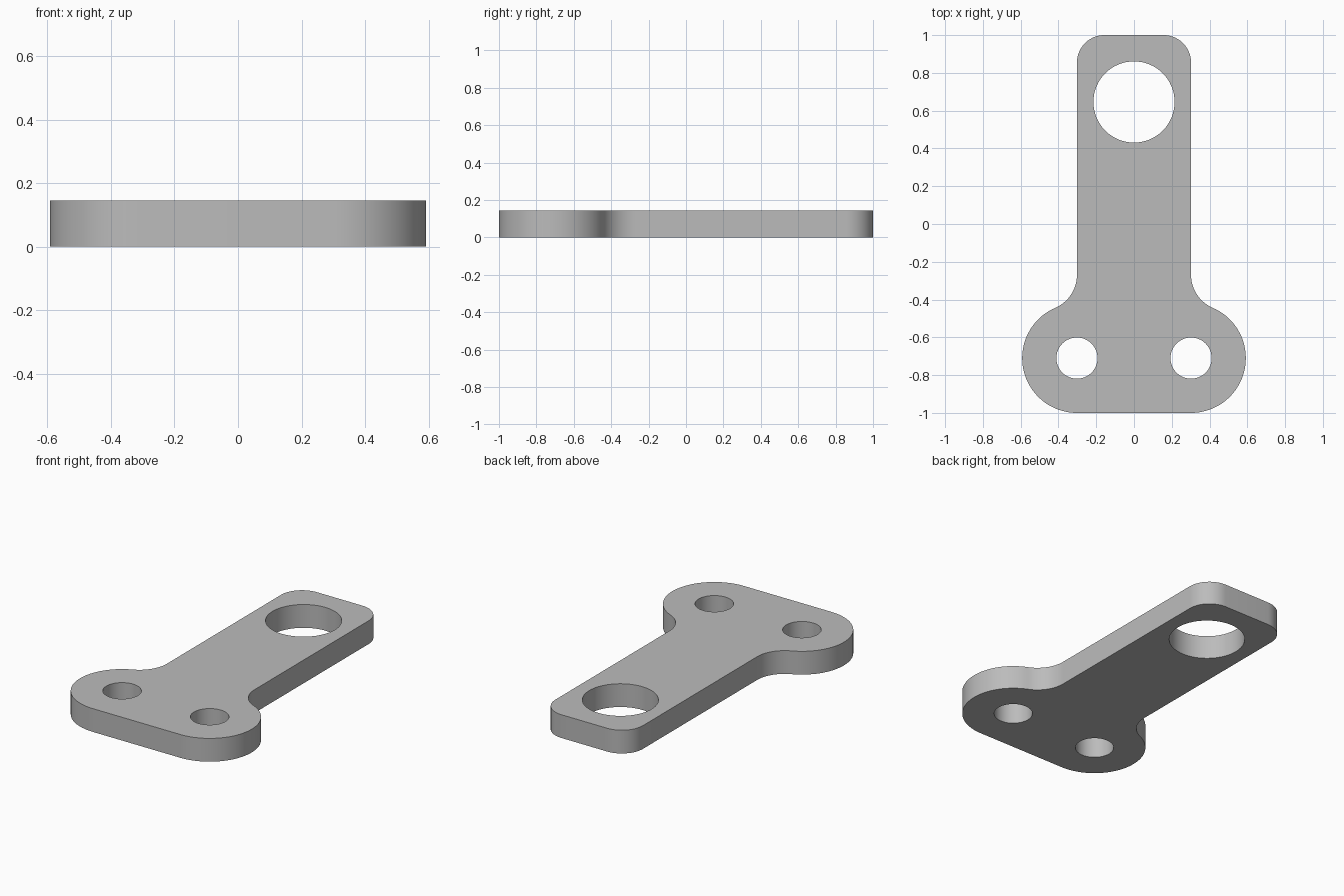
import bpy
import bmesh
from math import sin, cos, pi, sqrt, atan2, radians

cube = bpy.data.objects.get("Cube")
if cube:
    bpy.data.objects.remove(cube, do_unlink=True)

THICK = 0.145
HALF = 0.302                # half width of the arm, also x of the lobe centres
LOBE_Y, LOBE_R = -0.71, 0.29
CORNER, FILLET = 0.145, 0.19


def arc(cx, cy, r, a0, a1, n):
    """Points along an arc from angle a0 to a1, both ends included."""
    steps = [a0 + (a1 - a0) * i / n for i in range(n + 1)]
    return [(cx + r * cos(a), cy + r * sin(a)) for a in steps]


# Right half of the outline, bottom to top: lobe, tangent fillet, arm corner
rise = sqrt((LOBE_R + FILLET) ** 2 - FILLET ** 2)
touch = atan2(rise, FILLET)
half = arc(HALF, LOBE_Y, LOBE_R, -pi / 2, touch, 40)
half += arc(HALF + FILLET, LOBE_Y + rise, FILLET, pi + touch, pi, 16)[1:]
half += arc(HALF - CORNER, 1 - CORNER, CORNER, 0, pi / 2, 16)
outline = half + [(-x, y) for x, y in reversed(half)]

# Holes: one large in the arm, one in each lobe
loops = [outline, arc(0, 0.646, 0.215, 0, 2 * pi, 64)[:-1]]
for side in (-1, 1):
    loops.append(arc(side * HALF, LOBE_Y, 0.109, 0, 2 * pi, 48)[:-1])

# Fill the profile and extrude it to a plate
bm = bmesh.new()
edges = []
for pts in loops:
    vs = [bm.verts.new((x, y, 0)) for x, y in pts]
    edges += [bm.edges.new((v, vs[i - 1])) for i, v in enumerate(vs)]
bmesh.ops.triangle_fill(bm, edges=edges, use_beauty=True, use_dissolve=False)
new = bmesh.ops.extrude_face_region(bm, geom=bm.faces[:], use_keep_orig=True)["geom"]
top = [g for g in new if isinstance(g, bmesh.types.BMVert)]
bmesh.ops.translate(bm, verts=top, vec=(0, 0, THICK))
bmesh.ops.recalc_face_normals(bm, faces=bm.faces[:])

mesh = bpy.data.meshes.new("bracket_plate")
bm.to_mesh(mesh)
bm.free()
plate = bpy.data.objects.new("bracket_plate", mesh)
bpy.context.collection.objects.link(plate)

# Plain grey metal
grey = bpy.data.materials.new("grey_metal")
grey.use_nodes = True
color = (0.5, 0.5, 0.5, 1)
grey.diffuse_color = color
grey.node_tree.nodes["Principled BSDF"].inputs["Base Color"].default_value = color
mesh.materials.append(grey)

# Smooth walls, sharp rims
bpy.ops.object.select_all(action="DESELECT")
plate.select_set(True)
bpy.context.view_layer.objects.active = plate
bpy.ops.object.shade_smooth_by_angle(angle=radians(30))
